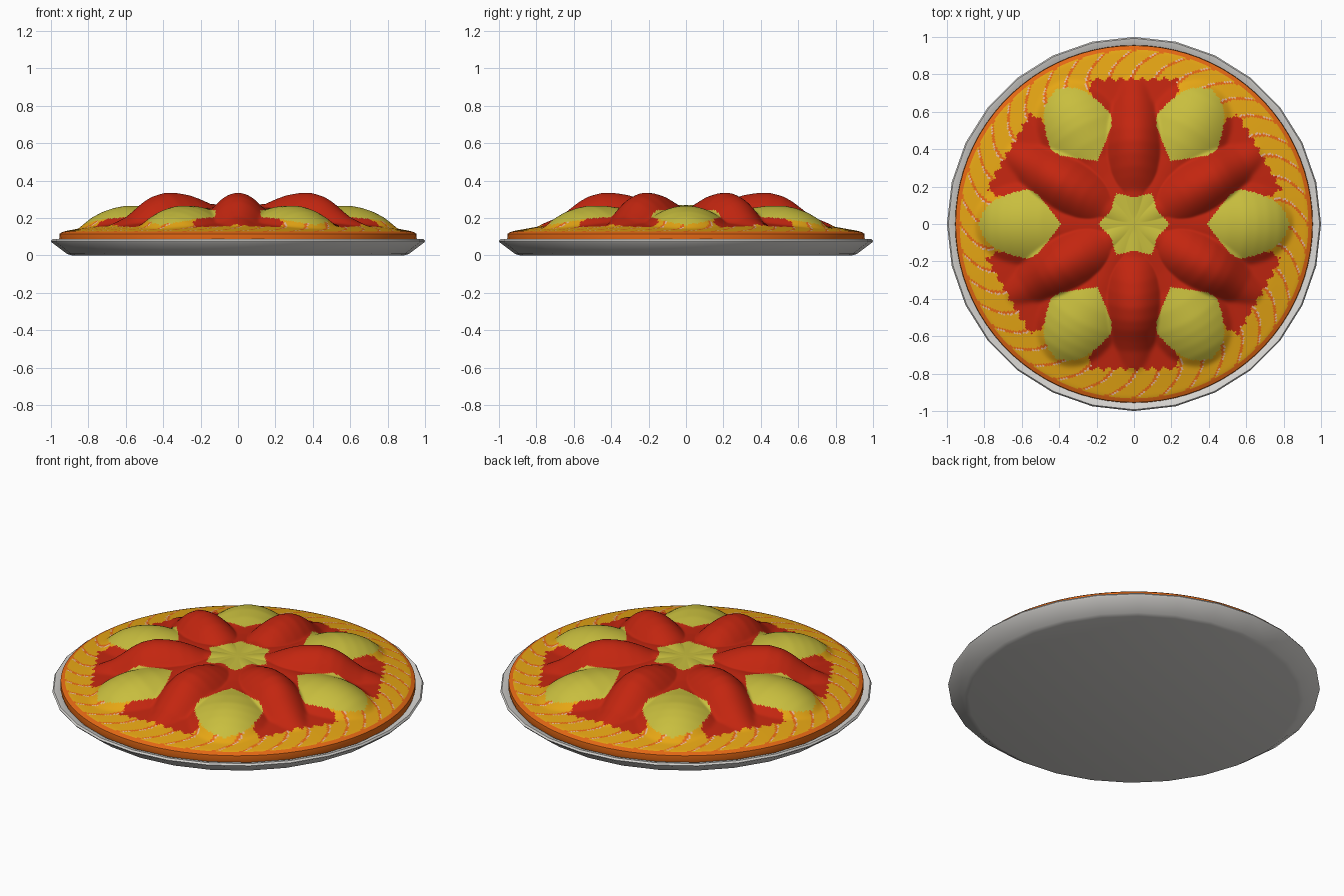
import bpy, bmesh, math

if "Cube" in bpy.data.objects:
    bpy.data.objects.remove(bpy.data.objects["Cube"])

def material(name, rgb):
    m = bpy.data.materials.new(name)
    m.diffuse_color = (*rgb, 1)
    m.use_nodes = True
    m.node_tree.nodes["Principled BSDF"].inputs["Base Color"].default_value = m.diffuse_color
    return m

CERAMIC = material("ceramic white", (0.68, 0.665, 0.64))
YELLOW = material("peach yellow", (0.79, 0.38, 0.007))
ORANGE = material("crust orange", (0.79, 0.14, 0.007))
PALE = material("pale glaze", (0.83, 0.485, 0.305))
RED = material("berry red", (0.546, 0.019, 0.005))
GREEN = material("kiwi green", (0.578, 0.515, 0.048))

def lerp_table(table, x):
    if x <= table[0][0]:
        return table[0][1]
    for (x0, y0), (x1, y1) in zip(table, table[1:]):
        if x <= x1:
            t = (x - x0) / (x1 - x0)
            return y0 + (y1 - y0) * t
    return table[-1][1]

def finish(name, bm, mats, angle=40):
    bmesh.ops.recalc_face_normals(bm, faces=bm.faces)
    me = bpy.data.meshes.new(name)
    bm.to_mesh(me)
    bm.free()
    ob = bpy.data.objects.new(name, me)
    bpy.context.collection.objects.link(ob)
    for m in mats:
        me.materials.append(m)
    bpy.ops.object.select_all(action='DESELECT')
    ob.select_set(True)
    bpy.context.view_layer.objects.active = ob
    bpy.ops.object.shade_smooth_by_angle(angle=math.radians(angle))
    return ob

def revolve(name, profile, sides, mat):
    """Closed solid from a profile whose first and last points become caps."""
    bm = bmesh.new()
    rings = [[bm.verts.new((r * math.sin(2 * math.pi * i / sides),
                            r * math.cos(2 * math.pi * i / sides), z))
              for i in range(sides)] for r, z in profile]
    for a, b in zip(rings, rings[1:]):
        for i in range(sides):
            j = (i + 1) % sides
            bm.faces.new((a[i], a[j], b[j], b[i]))
    bm.faces.new(rings[0])
    bm.faces.new(rings[-1])
    return finish(name, bm, [mat])

# Plate
revolve("plate", [(0.89, 0), (0.915, 0.008), (0.995, 0.068), (1.0, 0.076),
                  (0.993, 0.086), (0.965, 0.08), (0.93, 0.06)], 28, CERAMIC)
# Pastry side
revolve("crust", [(0.93, 0.062), (0.95, 0.07), (0.956, 0.09), (0.954, 0.115),
                  (0.945, 0.122)], 84, ORANGE)

# Radial height profiles of the fruit surface
BASE = [(0, .16), (.65, .172), (.8, .152), (.9, .134), (.93, .129), (.95, .119)]
BERRY = [(0, .265), (.18, .275), (.25, .303), (.31, .322), (.38, .333), (.45, .334),
         (.52, .315), (.57, .287), (.63, .24), (.68, .205), (.78, .163), (.83, .1)]
KIWI = [(0, .268), (.18, .265), (.3, .255), (.4, .252), (.5, .264), (.6, .265),
        (.66, .254), (.72, .234), (.78, .203), (.84, .155), (.88, .1)]
KIWI_WIDTH = [(.39, 0), (.45, .08), (.52, .165), (.58, .185), (.66, .165),
              (.75, .125), (.8, .075), (.835, 0)]
SECTOR = math.pi / 3

def offset(a, start):
    """Signed angle from the nearest of six axes."""
    return (a - start + SECTOR / 2) % SECTOR - SECTOR / 2

def height(r, a):
    lr = r * math.sin(offset(a, SECTOR / 2))
    lk = r * math.sin(offset(a, 0))
    berry = lerp_table(BERRY, r) - .13 * (lr / .17) ** 2
    kiwi = lerp_table(KIWI, r) - .065 * (lk / .19) ** 2
    return max(lerp_table(BASE, r), berry, kiwi)

SLICES = 40

def colour(r, a):
    dk, dr = offset(a, 0), offset(a, SECTOR / 2)
    # star-shaped kiwi centre
    if r < .142 + .045 * (abs(dr) / (SECTOR / 2)) ** 1.5:
        return 4
    # six kiwi pieces
    if .39 < r < .835 and abs(r * math.sin(dk)) < lerp_table(KIWI_WIDTH, r * math.cos(dk)):
        return 4
    # six berries with ragged outer edges
    edge = .775 + .01 * math.sin(a * 84)
    if r < .6 or (r * math.cos(dr) < edge and abs(r * math.sin(dr)) < .235 + .008 * math.sin(r * 110)):
        return 3
    # overlapping peach slices around the edge
    if r > .935:
        return 1
    t = (r - .76) / .17
    if t > 0:
        p = (a * SLICES / (2 * math.pi) + 1.1 * t * abs(t)) % 1
        if p < .12:
            return 1
        if p < .18:
            return 2
    return 0

# Fruit topping: fine polar surface, coloured by rule
N, R, RMAX = 480, 105, 0.95
bm = bmesh.new()
centre = bm.verts.new((0, 0, height(0, 0)))
rings = []
for k in range(1, R + 1):
    r = RMAX * k / R
    rings.append([bm.verts.new((r * math.cos(2 * math.pi * i / N),
                                r * math.sin(2 * math.pi * i / N),
                                height(r, 2 * math.pi * i / N))) for i in range(N)])
# soften creases where the pieces meet
inner = [v for ring in rings[:-1] for v in ring]
for _ in range(6):
    bmesh.ops.smooth_vert(bm, verts=inner, factor=0.0, use_axis_z=True)
for i in range(N):
    j = (i + 1) % N
    f = bm.faces.new((centre, rings[0][i], rings[0][j]))
    f.material_index = 4
    for k in range(R - 1):
        f = bm.faces.new((rings[k][i], rings[k + 1][i], rings[k + 1][j], rings[k][j]))
        f.material_index = colour(RMAX * (k + 1.5) / R, 2 * math.pi * (i + .5) / N)
for _ in range(5):
    bmesh.ops.smooth_vert(bm, verts=inner, factor=0.5, use_axis_z=True)
topping = finish("fruit_topping", bm, [YELLOW, ORANGE, PALE, RED, GREEN], 60)
# keep the open sheet facing up
if sum(p.normal.z for p in topping.data.polygons) < 0:
    topping.data.flip_normals()
